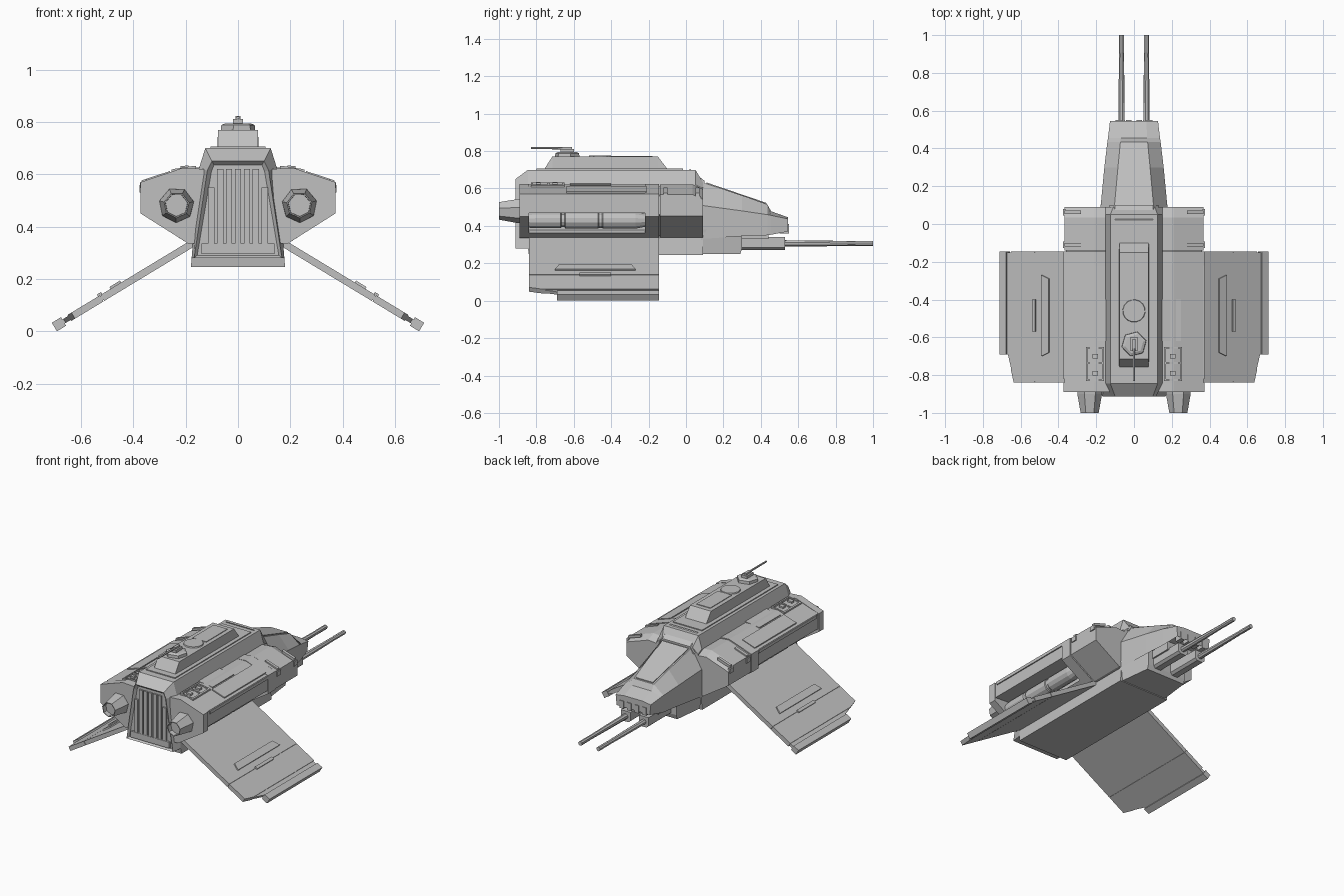
import bpy, bmesh, math

cube = bpy.data.objects.get("Cube")
if cube:
    bpy.data.objects.remove(cube, do_unlink=True)

grey = bpy.data.materials.new("hull_grey")
grey.use_nodes = True
colour = (0.53, 0.53, 0.53, 1)
grey.diffuse_color = colour
grey.node_tree.nodes["Principled BSDF"].inputs["Base Color"].default_value = colour


def finish(name, bm, mirror=False):
    bmesh.ops.recalc_face_normals(bm, faces=bm.faces)
    mesh = bpy.data.meshes.new(name)
    bm.to_mesh(mesh)
    bm.free()
    mesh.materials.append(grey)
    ob = bpy.data.objects.new(name, mesh)
    bpy.context.collection.objects.link(ob)
    if mirror:
        ob.modifiers.new("mirror", 'MIRROR').use_mirror_merge = False


def skin(rings):
    """Closed solid through rings of equal point count."""
    bm = bmesh.new()
    loops = [[bm.verts.new(p) for p in ring] for ring in rings]
    n = len(loops[0])
    for a, b in zip(loops, loops[1:]):
        for i in range(n):
            j = (i + 1) % n
            bm.faces.new((a[i], a[j], b[j], b[i]))
    bm.faces.new(loops[0])
    bm.faces.new(loops[-1])
    bmesh.ops.recalc_face_normals(bm, faces=bm.faces)
    return bm


def hull_skin(sections):
    """Symmetric skin from (y, half profile) sections."""
    return skin([[(x, y, z) for x, z in half + [(-x, z) for x, z in reversed(half)]]
                 for y, half in sections])


def hull(name, sections):
    finish(name, hull_skin(sections))


def recess(bm, faces, rim, move):
    """Inset a patch of faces and push it inwards."""
    bmesh.ops.inset_region(bm, faces=faces, thickness=rim, depth=0)
    bmesh.ops.translate(bm, verts=list({v for f in faces for v in f.verts}), vec=move)


def extrude_y(name, profile, y0, y1):
    finish(name, skin([[(x, y, z) for x, z in profile] for y in (y0, y1)]), True)


def box(name, x0, x1, y0, y1, z0, z1, mirror=True):
    ring = [(x0, y0), (x1, y0), (x1, y1), (x0, y1)]
    finish(name, skin([[(x, y, z) for x, y in ring] for z in (z0, z1)]), mirror)


def tube(name, x, z, stations, sides, mirror=True, axis='Y', y=0):
    """Turned part from (position along axis, radius) stations."""
    rings = []
    for s, r in stations:
        ring = []
        for i in range(sides):
            a = math.tau * i / sides + 0.25
            c, d = r * math.cos(a), r * math.sin(a)
            ring.append((x + c, s, z + d) if axis == 'Y' else (x + c, y + d, s))
        rings.append(ring)
    finish(name, skin(rings), mirror)


# Fuselage with recessed rear grille bay and a stepped belly
body = [(.125, .70), (.15, .62), (.18, .245)]
bm = hull_skin([(-.912, [(.10, .65), (.117, .615), (.168, .28)]),
                (-.845, [(.125, .70), (.15, .62), (.177, .28)]),
                (-.84, body), (.05, body),
                (.09, [(.11, .635), (.15, .60), (.18, .245)])])
recess(bm, [min(bm.faces, key=lambda f: f.calc_center_median().y)], .016, (0, .015, 0))
finish("fuselage", bm)

# Upright grille bars, shortened towards the sides, and sill
for i in range(7):
    x = (i - 3) * .034
    top = .62 if abs(x) < .08 else .55
    box("grille_bar", x - .012, x + .012, -.908, -.89, .335, top, False)
box("grille_sill", -.14, .14, -.910, -.89, .295, .335, False)

# Dorsal housing
top = [(.076, .77), (.08, .69)]
hull("dorsal_housing", [(-.76, [(.076, .70), (.08, .69)]), (-.715, top), (-.15, top),
                        (-.10, [(.076, .705), (.08, .69)])])
box("roof_plate", -.105, .105, -.80, -.015, .69, .706, False)
tube("roof_hatch", 0, 0, [(.765, .062), (.777, .058)], 16, False, 'Z', -.46)
box("roof_strip", -.05, .05, -.40, -.18, .765, .774, False)

# Turret
tube("turret_base", 0, 0, [(.765, .068), (.788, .066), (.795, .05)], 6, False, 'Z', -.635)
box("turret_block", -.02, .02, -.67, -.60, .79, .812, False)
box("turret_sight", -.009, .009, -.66, -.61, .80, .823, False)
tube("turret_barrel", 0, .816, [(-.83, .006), (-.64, .007)], 6, False)

# Nose with hollow underside, and canopy
bm = hull_skin([(.08, [(.105, .635), (.178, .51), (.178, .33)]),
                (.30, [(.085, .563), (.157, .480), (.155, .345)]),
                (.435, [(.072, .515), (.141, .460), (.140, .35)]),
                (.455, [(.070, .478), (.138, .456), (.137, .353)]),
                (.545, [(.065, .446), (.127, .437), (.120, .37)])])
recess(bm, [f for f in bm.faces if f.normal.z < -.9], .02, (0, 0, .035))
finish("nose", bm)
hull("canopy_panel", [(.11, [(.095, .632), (.095, .60)]),
                      (.43, [(.062, .523), (.062, .49)])])
hull("brow", [(.02, [(.10, .705), (.13, .64)]), (.10, [(.10, .64), (.13, .60)])])
hull("chin", [(.08, [(.18, .38), (.165, .25)]), (.29, [(.145, .385), (.14, .25)]),
              (.30, [(.14, .385), (.14, .28)])])
for i in range(4):
    x = (i - 1.5) * .055
    box("chin_tooth", x - .015, x + .015, .50, .55, .36, .41, False)

# Forward cannons
extrude_y("cannon_mount", [(.03, .34), (.10, .34), (.10, .285), (.085, .272), (.045, .272), (.03, .285)], .29, .53)
box("cannon_saddle", .04, .11, .29, .44, .33, .40)
tube("cannon_barrel", .066, .306, [(.50, .018), (.72, .016), (.90, .013), (.91, .014), (1, .014)], 8)

# Side nacelles: solid ends and a channelled middle
solid = [(.13, .62), (.21, .625), (.372, .57), (.372, .45), (.19, .335), (.13, .335)]
channel = [(.13, .62), (.21, .622), (.367, .57), (.367, .47), (.205, .478),
           (.205, .378), (.235, .363), (.19, .335), (.13, .335)]
extrude_y("nacelle_rear", solid, -.89, -.84)
extrude_y("nacelle_middle", channel, -.845, -.22)
extrude_y("nacelle_front", solid, -.22, -.145)
cap = [(.13, .615), (.21, .622), (.369, .567), (.369, .453), (.19, .338), (.13, .338)]
finish("nacelle_front_cap", skin([[(x, y, z - drop if z > .5 else z) for x, z in cap]
                                  for y, drop in ((-.14, 0), (.035, 0), (.09, .025))]), True)
extrude_y("nacelle_seam", [(.14, .60), (.21, .61), (.36, .56), (.36, .46), (.19, .345)], -.15, -.13)
tube("nacelle_engine", .252, .430, [(-.85, .04), (-.80, .044), (-.67, .044), (-.665, .036), (-.65, .036),
                                    (-.645, .046), (-.47, .046), (-.465, .042), (-.45, .042), (-.445, .046),
                                    (-.27, .046), (-.21, .034)], 12)
box("nacelle_side_rail", .36, .374, -.82, -.22, .548, .568)


# Raised plates on the sloping nacelle roof
def roof_plate(name, x0, x1, y0, y1, h):
    z = lambda x: .622 - max(0, x - .21) * .33
    ring = lambda y: [(x0, y, z(x0) - .01), (x1, y, z(x1) - .01), (x1, y, z(x1) + h), (x0, y, z(x0) + h)]
    finish(name, skin([ring(y0), ring(y1)]), True)


roof_plate("nacelle_roof_panel", .26, .35, -.64, -.21, .007)
roof_plate("nacelle_inner_panel", .14, .25, -.62, -.40, .006)
for x in (.16, .245):
    roof_plate("vent_side", x, x + .01, -.83, -.65, .010)
for y in (-.83, -.74, -.66):
    roof_plate("vent_end", .17, .245, y, y + .01, .010)
for y in (-.79, -.70):
    roof_plate("vent_block", .19, .22, y - .013, y + .013, .012)
for y in (-.11, .062):
    roof_plate("nacelle_clamp", .28, .368, y - .010, y + .010, .007)
    box("nacelle_side_clamp", .36, .376, y - .018, y + .018, .53, .56)

# Rear thrusters: hollow tapered nozzles
tube("thruster", .235, .482, [(-.88, .068), (-.90, .067), (-1, .049), (-1, .044), (-.97, .043)], 7)


# Drooping wings, laid out in plan and dropped along the slope
def wing_part(name, plan, half, lift=0):
    height = lambda x: .332 - (x - .18) * .605
    rings = [[(x + n * .52, y, height(x) + n * .855) for x, y in plan] for n in (lift - half, lift + half)]
    finish(name, skin(rings), True)


def plan_box(x0, x1, y0, y1):
    return [(x0, y0), (x1, y0), (x1, y1), (x0, y1)]


wing_part("wing_core", [(.16, -.835), (.63, -.835), (.663, -.69), (.675, -.69), (.675, -.15), (.16, -.15)], .009)
wing_part("wing_inner_skin", plan_box(.17, .518, -.84, -.145), .0135)
wing_part("wing_outer_skin", [(.521, -.84), (.63, -.84), (.645, -.77), (.645, -.145), (.521, -.145)], .0135)
wing_part("wing_tip", plan_box(.667, .702, -.69, -.145), .019)
wing_part("wing_ridge", [(.44, -.68), (.48, -.70), (.48, -.27), (.44, -.29)], .008, .014)
wing_part("wing_rib", plan_box(.512, .528, -.57, -.40), .008, .014)
